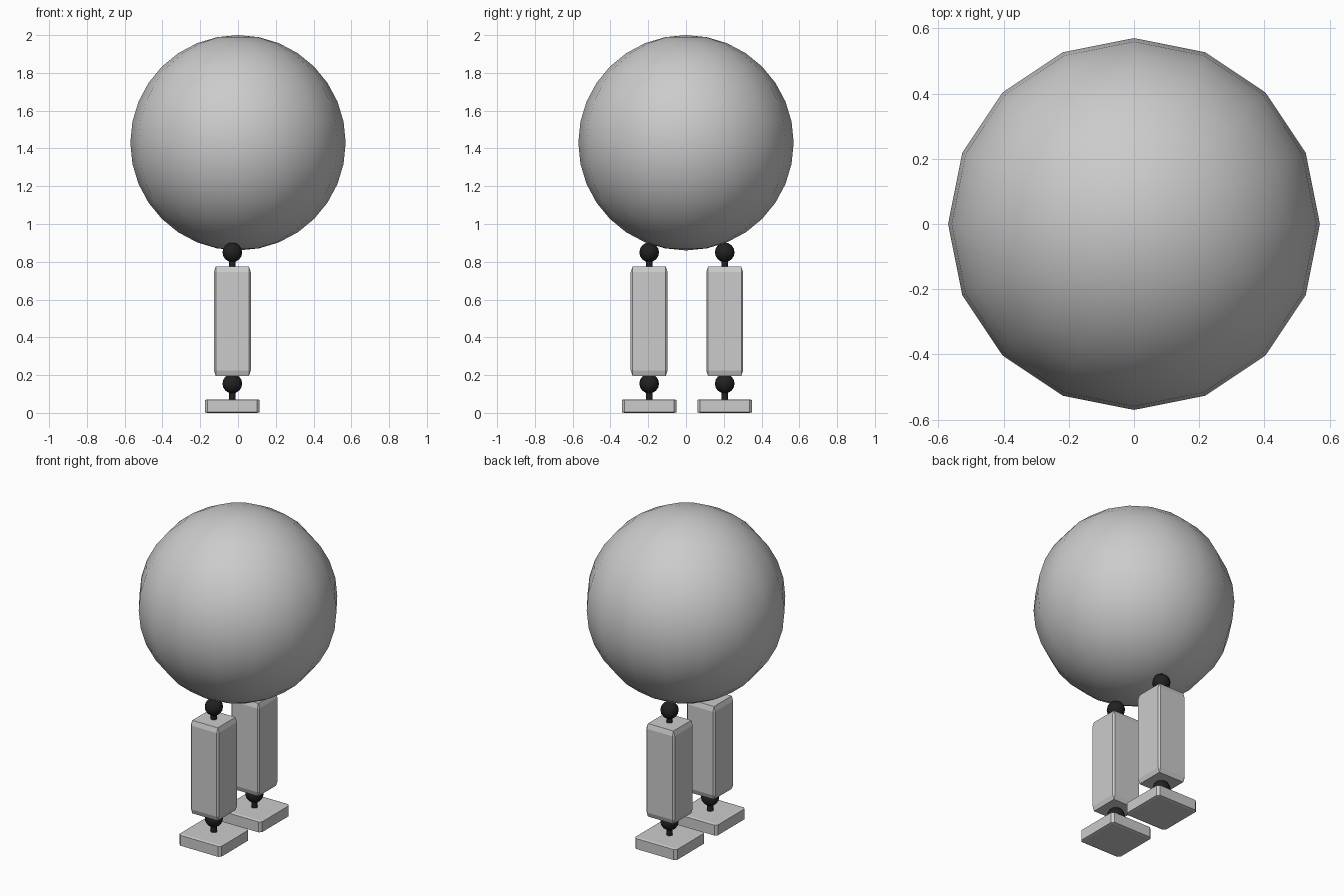
import bpy
import bmesh
from mathutils import Matrix

if "Cube" in bpy.data.objects:
    bpy.data.objects.remove(bpy.data.objects["Cube"])

black = bpy.data.materials.new("black")
black.diffuse_color = (0.015, 0.015, 0.015, 1)
black.use_nodes = True
black.node_tree.nodes["Principled BSDF"].inputs["Base Color"].default_value = black.diffuse_color


def add_object(name, bm, smooth=False, material=None):
    for f in bm.faces:
        f.smooth = smooth
    mesh = bpy.data.meshes.new(name)
    bm.to_mesh(mesh)
    bm.free()
    ob = bpy.data.objects.new(name, mesh)
    bpy.context.collection.objects.link(ob)
    if material:
        mesh.materials.append(material)
    return ob


def ball(name, center, radius, rings, material=None):
    bm = bmesh.new()
    bmesh.ops.create_uvsphere(bm, u_segments=16, v_segments=rings, radius=radius,
                              matrix=Matrix.Translation(center))
    return add_object(name, bm, True, material)


def stem(name, x, y, z0, z1, radius):
    bm = bmesh.new()
    bmesh.ops.create_cone(bm, cap_ends=True, segments=12, radius1=radius, radius2=radius,
                          depth=z1 - z0, matrix=Matrix.Translation((x, y, (z0 + z1) / 2)))
    return add_object(name, bm, False, black)


def chamfered_box(name, x, y, z0, z1, width, chamfer=0.05):
    # chamfer a unit cube first, then stretch it so the chamfer stretches too
    bm = bmesh.new()
    bmesh.ops.create_cube(bm, size=1)
    bmesh.ops.bevel(bm, geom=bm.edges[:], offset=chamfer, segments=1,
                    affect='EDGES', profile=0.5)
    bm.transform(Matrix.Translation((x, y, (z0 + z1) / 2))
                 @ Matrix.Diagonal((width, width, z1 - z0, 1)))
    return add_object(name, bm)


# Round body
ball("body", (0, 0, 1.43), 0.57, 16)

# Two legs: foot, ankle, shin block, hip
X = -0.03
for side, y in (("left", -0.195), ("right", 0.205)):
    chamfered_box(side + "_foot", X, y, 0, 0.072, 0.29)
    stem(side + "_ankle_stem", X, y, 0.05, 0.13, 0.018)
    ball(side + "_ankle_ball", (X, y, 0.155), 0.052, 8, black)
    chamfered_box(side + "_leg", X, y, 0.195, 0.775, 0.195)
    stem(side + "_hip_stem", X, y, 0.75, 0.83, 0.018)
    ball(side + "_hip_ball", (X, y, 0.85), 0.052, 8, black)
